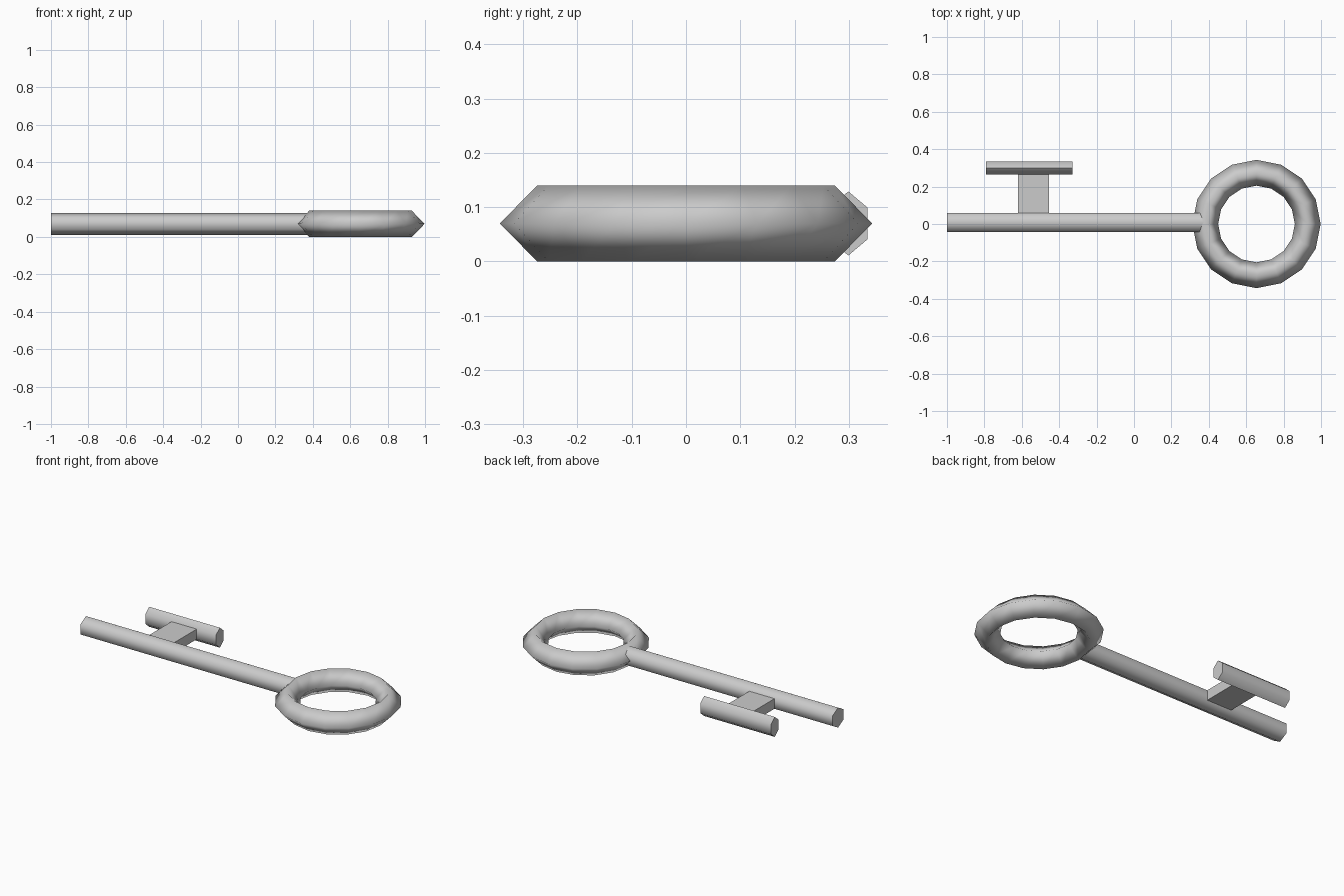
import bpy
from math import pi, radians

if "Cube" in bpy.data.objects:
    bpy.data.objects.remove(bpy.data.objects["Cube"])

Z = 0.07  # mid height of the key


def smooth(obj, angle):
    bpy.ops.object.select_all(action='DESELECT')
    obj.select_set(True)
    bpy.context.view_layer.objects.active = obj
    bpy.ops.object.shade_smooth_by_angle(angle=radians(angle))


def hex_bar(name, x0, x1, y, width, height):
    """Six-sided bar along x with ridges at top and bottom."""
    bpy.ops.mesh.primitive_cylinder_add(vertices=6, radius=1, depth=x1 - x0)
    bar = bpy.context.object
    bar.name = name
    flat = 3 ** 0.5 / 2
    for v in bar.data.vertices:
        a, b, c = v.co
        # ridge axis of the hexagon becomes z, cylinder axis becomes x
        v.co = (c, -a * width / 2 / flat, b * height / 2)
    bar.location = ((x0 + x1) / 2, y, Z)
    bar.data.update()
    smooth(bar, 65)
    return bar


# Ring handle with a diamond section
bpy.ops.mesh.primitive_torus_add(major_segments=16, minor_segments=4,
                                 major_radius=0.274, minor_radius=0.069,
                                 location=(0.655, 0, Z))
ring = bpy.context.object
ring.name = "ring_handle"
ring.scale.z = 0.07 / 0.069
smooth(ring, 95)

# Shaft and the outer bar of the bit
hex_bar("shaft", -1.0, 0.38, 0.008, 0.104, 0.118)
hex_bar("bit_bar", -0.79, -0.328, 0.299, 0.07, 0.118)

# Web joining the bit to the shaft
bpy.ops.mesh.primitive_cube_add(size=1, location=(-0.5375, 0.16, Z))
web = bpy.context.object
web.name = "bit_web"
web.scale = (0.165, 0.21, 0.06)
